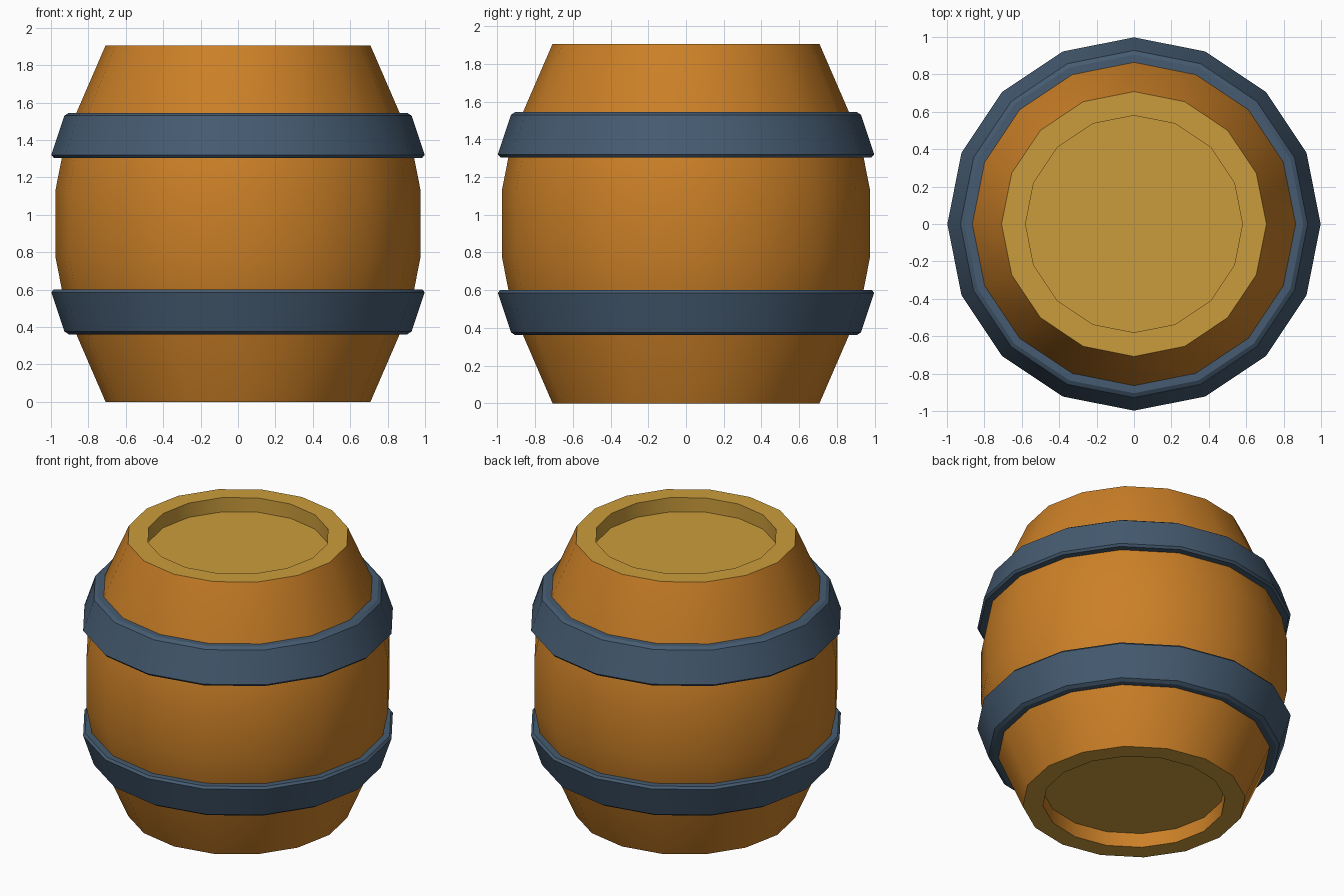
import bpy, bmesh, math

if "Cube" in bpy.data.objects:
    bpy.data.objects.remove(bpy.data.objects["Cube"])

SIDES = 16
HEIGHT = 1.906


def material(name, rgb):
    m = bpy.data.materials.new(name)
    m.diffuse_color = (*rgb, 1)
    m.use_nodes = True
    m.node_tree.nodes["Principled BSDF"].inputs["Base Color"].default_value = m.diffuse_color
    return m


wood = material("orange wood", (0.60, 0.215, 0.020))
pale = material("pale end wood", (0.60, 0.335, 0.045))
steel = material("blue grey steel", (0.060, 0.105, 0.165))


def lathe(name, profile, mats, closed=False, mat_rule=None):
    """Revolve (radius, z) points around z; radius 0 makes a centre point."""
    bm = bmesh.new()
    rings = []
    for r, z in profile:
        if r == 0:
            rings.append([bm.verts.new((0, 0, z))] * SIDES)
        else:
            rings.append([bm.verts.new((r * math.cos(math.tau * i / SIDES),
                                        r * math.sin(math.tau * i / SIDES), z))
                          for i in range(SIDES)])
    pairs = list(zip(rings, rings[1:]))
    if closed:
        pairs.append((rings[-1], rings[0]))
    for k, (a, b) in enumerate(pairs):
        for i in range(SIDES):
            j = (i + 1) % SIDES
            f = bm.faces.new(list(dict.fromkeys((a[i], a[j], b[j], b[i]))))
            f.material_index = mat_rule(k) if mat_rule else 0
    bmesh.ops.recalc_face_normals(bm, faces=bm.faces)
    me = bpy.data.meshes.new(name)
    bm.to_mesh(me)
    bm.free()
    for m in mats:
        me.materials.append(m)
    ob = bpy.data.objects.new(name, me)
    bpy.context.collection.objects.link(ob)
    bpy.ops.object.select_all(action='DESELECT')
    ob.select_set(True)
    bpy.context.view_layer.objects.active = ob
    bpy.ops.object.shade_smooth_by_angle(angle=math.radians(30))
    return ob


# Barrel body: recessed bottom, bulging staves, recessed top
half = [(0.708, 0), (0.92, 0.49), (0.976, 0.775)]
staves = half + [(r, HEIGHT - z) for r, z in reversed(half)]
body = [(0, 0.10), (0.58, 0.10), (0.58, 0)] + staves + \
       [(0.58, HEIGHT), (0.58, HEIGHT - 0.10), (0, HEIGHT - 0.10)]
# ends are pale, staves and the bottom recess wall are orange
pale_strips = {0, 2, 8, 9, 10}
lathe("barrel_body", body, [wood, pale], mat_rule=lambda k: int(k in pale_strips))

# Two tapered hoops, mirrored about the middle
hoop = [(0.85, 1.545), (0.905, 1.545), (0.928, 1.53),
        (0.998, 1.32), (0.985, 1.305), (0.90, 1.305)]
lathe("upper_hoop", hoop, [steel], closed=True)
lathe("lower_hoop", [(r, HEIGHT - z) for r, z in hoop], [steel], closed=True)
